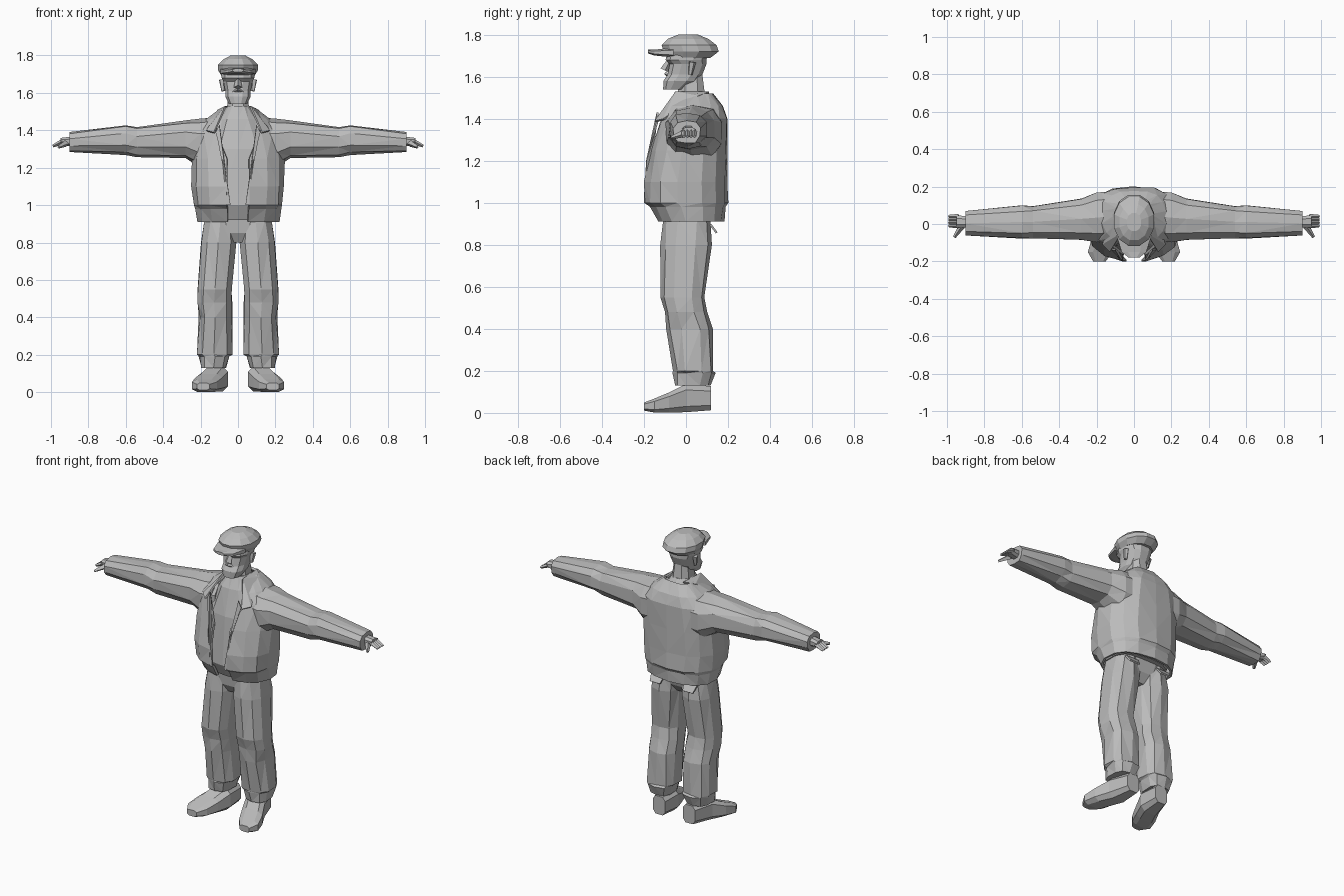
import bpy, bmesh, math, random
from mathutils import Vector

random.seed(4)
default_cube = bpy.data.objects.get("Cube")
if default_cube:
    bpy.data.objects.remove(default_cube)

colour = (.5, .5, .5, 1)
grey = bpy.data.materials.new("plain grey")
grey.use_nodes = True
grey.diffuse_color = colour
grey.node_tree.nodes["Principled BSDF"].inputs["Base Color"].default_value = colour


def finish(name, bm, mirror=False, thickness=0):
    """Turn the bmesh into a grey object, optionally thickened and mirrored."""
    bmesh.ops.recalc_face_normals(bm, faces=bm.faces)
    mesh = bpy.data.meshes.new(name)
    bm.to_mesh(mesh)
    bm.free()
    mesh.materials.append(grey)
    part = bpy.data.objects.new(name, mesh)
    bpy.context.collection.objects.link(part)
    if thickness:
        solidify = part.modifiers.new("Thickness", 'SOLIDIFY')
        solidify.thickness = thickness
    if mirror:
        part.modifiers.new("Mirror", 'MIRROR').use_mirror_merge = False


def squarish(angle_part, low, high, power):
    """Map a sine or cosine to the range low..high, squared off by power."""
    reach = math.copysign(abs(angle_part) ** power, angle_part)
    return (low + high + reach * (high - low)) / 2


def loft(name, rows, axis='Z', sides=10, power=.8, wrinkle=0, opening=None, **options):
    """Skin squarish ovals along an axis; each row is position, low, high, low, high.
    An opening gives the half angle left out at the front of each ring."""
    bm = bmesh.new()
    rings = []
    for position, *box in rows:
        ring = []
        for k in range(sides):
            if opening:
                half = opening(position)
                angle = half + 2 * (math.pi - half) * k / (sides - 1) - math.pi / 2
            else:
                angle = 2 * math.pi * (k + .5) / sides
            point = [squarish(math.cos(angle), box[0], box[1], power),
                     squarish(math.sin(angle), box[2], box[3], power)]
            point = [value + random.uniform(-wrinkle, wrinkle) for value in point]
            point.insert("XYZ".index(axis), position)
            ring.append(bm.verts.new(point))
        rings.append(ring)
    for lower, upper in zip(rings, rings[1:]):
        for k in range(sides - 1 if opening else sides):
            after = (k + 1) % sides
            bm.faces.new((lower[k], lower[after], upper[after], upper[k]))
    if wrinkle:
        bmesh.ops.triangulate(bm, faces=bm.faces)
    if not opening:
        bm.faces.new(rings[0])
        bm.faces.new(rings[-1])
    finish(name, bm, **options)


def centred(rows):
    """Expand position, half width, low, high to a full row."""
    return [(position, -half, half, low, high) for position, half, low, high in rows]


def rod(name, start, end, radius, tip, sides=4, mirror=True):
    """Tapered bar between two points."""
    start, end = Vector(start), Vector(end)
    along = end - start
    bm = bmesh.new()
    bmesh.ops.create_cone(bm, cap_ends=True, segments=sides, radius1=radius, radius2=tip, depth=along.length)
    bmesh.ops.transform(bm, matrix=along.to_track_quat('Z', 'Y').to_matrix().to_4x4(), verts=bm.verts)
    bmesh.ops.translate(bm, vec=(start + end) / 2, verts=bm.verts)
    finish(name, bm, mirror)


def flap(name, corners):
    """Thin mirrored cloth piece through the corner points."""
    bm = bmesh.new()
    cloth = bm.faces.new([bm.verts.new(corner) for corner in corners])
    bmesh.ops.triangulate(bm, faces=[cloth])
    finish(name, bm, mirror=True, thickness=.01)


def neckline(height):
    """The jacket opening widens towards the collar."""
    return .18 + 3 * max(0, height - 1.3)


# Jacket body with a gathered hem, open down the front
loft("jacket", centred([
    (.91, .22, -.13, .18), (.98, .23, -.17, .19), (1, .24, -.2, .2), (1.1, .25, -.2, .2),
    (1.25, .25, -.17, .2), (1.4, .23, -.13, .2), (1.46, .17, -.1, .18), (1.52, .09, 0, .13)]),
    sides=15, wrinkle=.004, opening=neckline, thickness=.015)

# Shirt filling the opening
loft("shirt", centred([(.92, .19, -.12, .15), (1, .21, -.16, .17), (1.3, .2, -.13, .17),
                       (1.46, .11, -.09, .14), (1.53, .06, -.05, .09)]), sides=14, wrinkle=.003)

# Turned down collar and folded front edges
flap("collar", [(.06, .11, 1.53), (.11, .06, 1.51), (.17, -.11, 1.4), (.13, -.15, 1.39), (.07, -.05, 1.53)])
flap("lapel", [(.1, -.14, 1.43), (.12, -.14, 1.39), (.07, -.19, 1.2), (.06, -.2, 1), (.04, -.2, 1)])

# Sleeves ending in cuffs
loft("sleeve", [
    (.1, -.09, .18, 1.2, 1.47), (.2, -.1, .17, 1.2, 1.46), (.28, -.09, .14, 1.25, 1.45),
    (.54, -.08, .1, 1.26, 1.42), (.6, -.08, .1, 1.27, 1.43), (.9, -.06, .07, 1.28, 1.39)],
    axis='X', wrinkle=.004, mirror=True)

# Hands with a thumb and four fingers
loft("palm", [(.88, -.02, .04, 1.31, 1.37), (.95, -.02, .05, 1.32, 1.36)], axis='X', sides=8, mirror=True)
for number in range(4):
    across = number * .017 - .01
    rod("finger", (.94, across, 1.34), (.99, across, 1.315), .013, .008)
rod("thumb", (.92, -.01, 1.33), (.96, -.07, 1.31), .018, .008)

# Trousers with gathered ankles and a back pocket flap
loft("trouser_hips", centred([(.8, .06, -.07, .06), (.85, .17, -.1, .1), (.95, .19, -.11, .13)]), sides=12)
loft("trouser_leg", [
    (.13, .06, .2, -.05, .12), (.19, .04, .21, -.06, .14), (.2, .03, .22, -.06, .13),
    (.4, .03, .21, -.09, .13), (.48, .03, .22, -.1, .1), (.55, .03, .22, -.12, .09),
    (.8, .01, .2, -.12, .12), (.92, .01, .18, -.11, .12)], wrinkle=.005, mirror=True)
flap("back_pocket", [(.07, .12, .9), (.16, .12, .9), (.15, .15, .86), (.08, .15, .86)])

# Shoes with the toes turned out
loft("shoe", [(.12, .06, .15, .01, .13), (0, .05, .19, 0, .14), (-.08, .08, .23, 0, .1),
              (-.15, .11, .25, 0, .07), (-.2, .15, .22, .01, .05)],
     axis='Y', sides=8, power=.6, mirror=True)

# Neck and head
loft("neck", centred([(1.47, .07, -.05, .1), (1.62, .05, -.03, .08)]), sides=8)
loft("head", centred([
    (1.54, .05, -.11, 0), (1.58, .07, -.11, .06), (1.61, .07, -.09, .08),
    (1.66, .08, -.08, .1), (1.68, .09, -.1, .1), (1.72, .09, -.09, .11)]), sides=12)
rod("nose", (0, -.07, 1.69), (0, -.1, 1.63), .01, .023, mirror=False)
rod("moustache", (0, -.095, 1.615), (.03, -.08, 1.605), .01, .006)
rod("ear", (.08, .02, 1.61), (.085, .03, 1.67), .01, .018, sides=5)

# Flat cap with a brim
loft("cap", centred([(1.69, .09, -.09, .12), (1.72, .11, -.11, .16), (1.75, .11, -.12, .15),
                     (1.78, .08, -.09, .11), (1.8, .04, -.04, .06)]), sides=12, power=.95)
loft("cap_brim", centred([(-.18, .03, 1.71, 1.73), (-.15, .07, 1.7, 1.73), (-.06, .1, 1.69, 1.74)]),
     axis='Y', sides=8)
